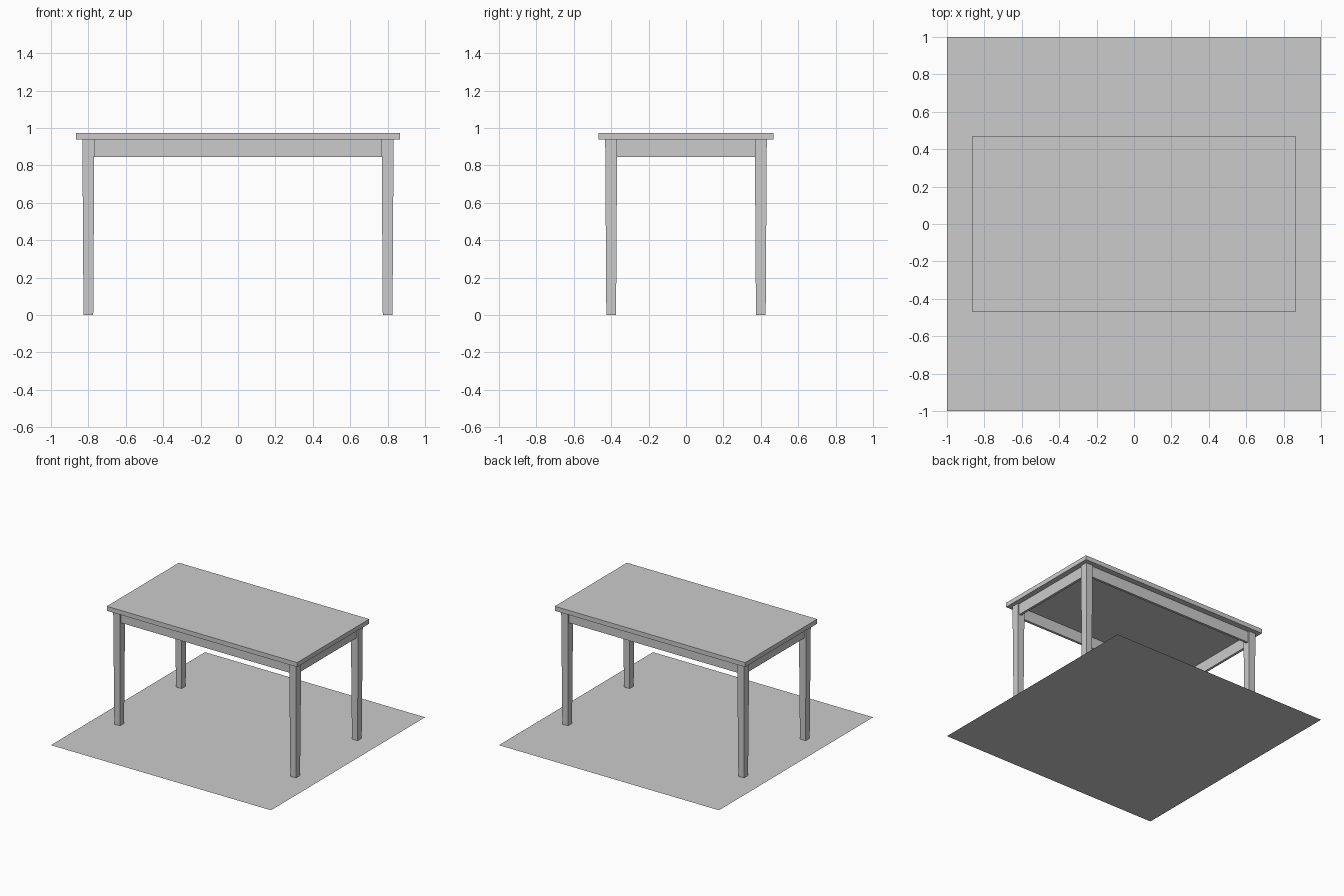
import bpy, bmesh

if "Cube" in bpy.data.objects:
    bpy.data.objects.remove(bpy.data.objects["Cube"])


def tapered_box(name, center, top_half, z0, z1, bottom_half=None):
    """Box from z0 to z1 whose lower end may be a different size."""
    bottom_half = bottom_half or top_half
    bm = bmesh.new()
    bmesh.ops.create_cube(bm, size=2)
    for v in bm.verts:
        half = top_half if v.co.z > 0 else bottom_half
        v.co.x = center[0] + v.co.x * half[0]
        v.co.y = center[1] + v.co.y * half[1]
        v.co.z = z1 if v.co.z > 0 else z0
    mesh = bpy.data.meshes.new(name)
    bm.to_mesh(mesh)
    bm.free()
    obj = bpy.data.objects.new(name, mesh)
    bpy.context.collection.objects.link(obj)
    return obj


LEG_X, LEG_Y = 0.80, 0.40
TOP_Z0, TOP_Z1 = 0.937, 0.974
APRON_Z = 0.845

# Flat base sheet the table stands on
bpy.ops.mesh.primitive_plane_add(size=2)
bpy.context.object.name = "base_sheet"

# Table top
tapered_box("table_top", (0, 0), (0.865, 0.468), TOP_Z0, TOP_Z1)

# Four legs, slightly tapered towards the feet
for sx, side in ((-1, "left"), (1, "right")):
    for sy, end in ((-1, "front"), (1, "back")):
        tapered_box(f"{end}_{side}_leg", (sx * LEG_X, sy * LEG_Y),
                    (0.032, 0.032), 0, TOP_Z0, (0.026, 0.026))

# Aprons between the legs, set back a little from the leg faces
INSET, HALF_T = 0.01, 0.01
for s, end, side in ((-1, "front", "left"), (1, "back", "right")):
    tapered_box(f"{end}_apron", (0, s * (LEG_Y + INSET)),
                (LEG_X - 0.031, HALF_T), APRON_Z, TOP_Z0)
    tapered_box(f"{side}_apron", (s * (LEG_X + INSET), 0),
                (HALF_T, LEG_Y - 0.031), APRON_Z, TOP_Z0)
